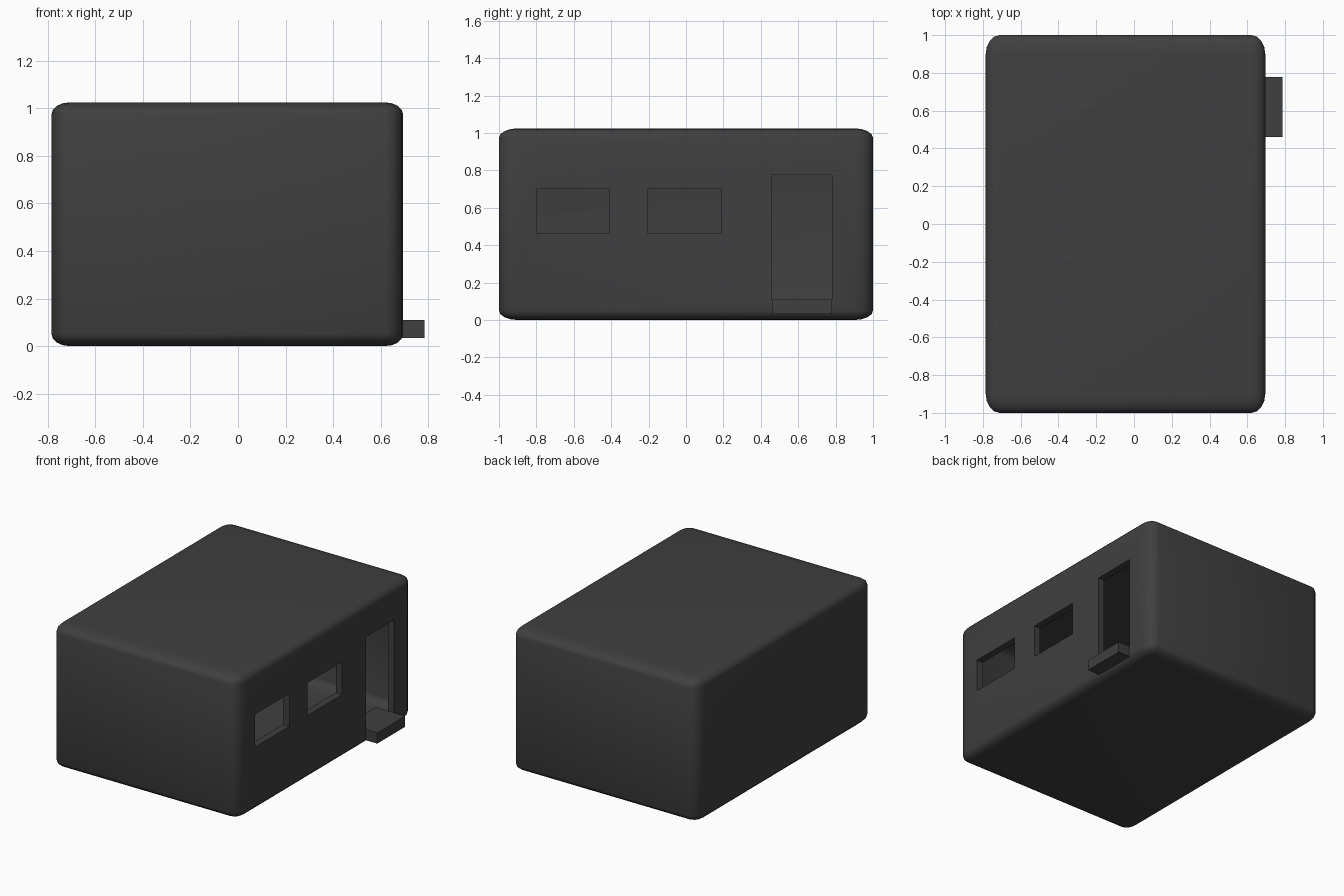
import bpy, bmesh
from mathutils import Vector

if "Cube" in bpy.data.objects:
    bpy.data.objects.remove(bpy.data.objects["Cube"])

# One flat colour
mat = bpy.data.materials.new("dark charcoal")
mat.diffuse_color = (0.05, 0.05, 0.05, 1)
mat.use_nodes = True
mat.node_tree.nodes["Principled BSDF"].inputs["Base Color"].default_value = mat.diffuse_color


def box(name, lo, hi, bevel=0.0):
    """Box between two corners; bevel is a fraction of each dimension."""
    lo, hi = Vector(lo), Vector(hi)
    bm = bmesh.new()
    bmesh.ops.create_cube(bm, size=1)
    if bevel:
        bmesh.ops.bevel(bm, geom=bm.edges[:], offset=bevel, segments=4,
                        profile=0.5, affect='EDGES')
    bmesh.ops.scale(bm, vec=hi - lo, verts=bm.verts)
    bmesh.ops.translate(bm, vec=(lo + hi) / 2, verts=bm.verts)
    me = bpy.data.meshes.new(name)
    bm.to_mesh(me)
    bm.free()
    me.materials.append(mat)
    ob = bpy.data.objects.new(name, me)
    bpy.context.collection.objects.link(ob)
    return ob


def cut(target, cutter):
    cutter.hide_render = True
    mod = target.modifiers.new("cut_" + cutter.name, 'BOOLEAN')
    mod.operation = 'DIFFERENCE'
    mod.solver = 'EXACT'
    mod.object = cutter
    bpy.context.view_layer.objects.active = target
    bpy.ops.object.modifier_apply(modifier=mod.name)
    bpy.data.objects.remove(cutter)


# Rounded, hollow building shell
X0, X1, H, T = -0.785, 0.695, 1.025, 0.05
shell = box("building_shell", (X0, -1, 0), (X1, 1, H), 0.05)
cut(shell, box("room_cutter", (X0 + T, -1 + T, T), (X1 - T, 1 - T, H - T), 0.05))

# Two windows and a doorway through the right wall
openings = [("window_1", -0.80, -0.41, 0.465, 0.70),
            ("window_2", -0.205, 0.19, 0.465, 0.70),
            ("door", 0.46, 0.78, 0.108, 0.775)]
for name, y0, y1, z0, z1 in openings:
    cut(shell, box(name + "_cutter", (0.5, y0, z0), (0.9, y1, z1)))

# Smooth rounded edges, crisp openings
bpy.ops.object.select_all(action='DESELECT')
shell.select_set(True)
bpy.context.view_layer.objects.active = shell
bpy.ops.object.shade_smooth_by_angle(angle=0.6)

# Door step, running a little way into the room
box("door_step", (0.55, 0.46, 0.033), (0.785, 0.777, 0.11))
